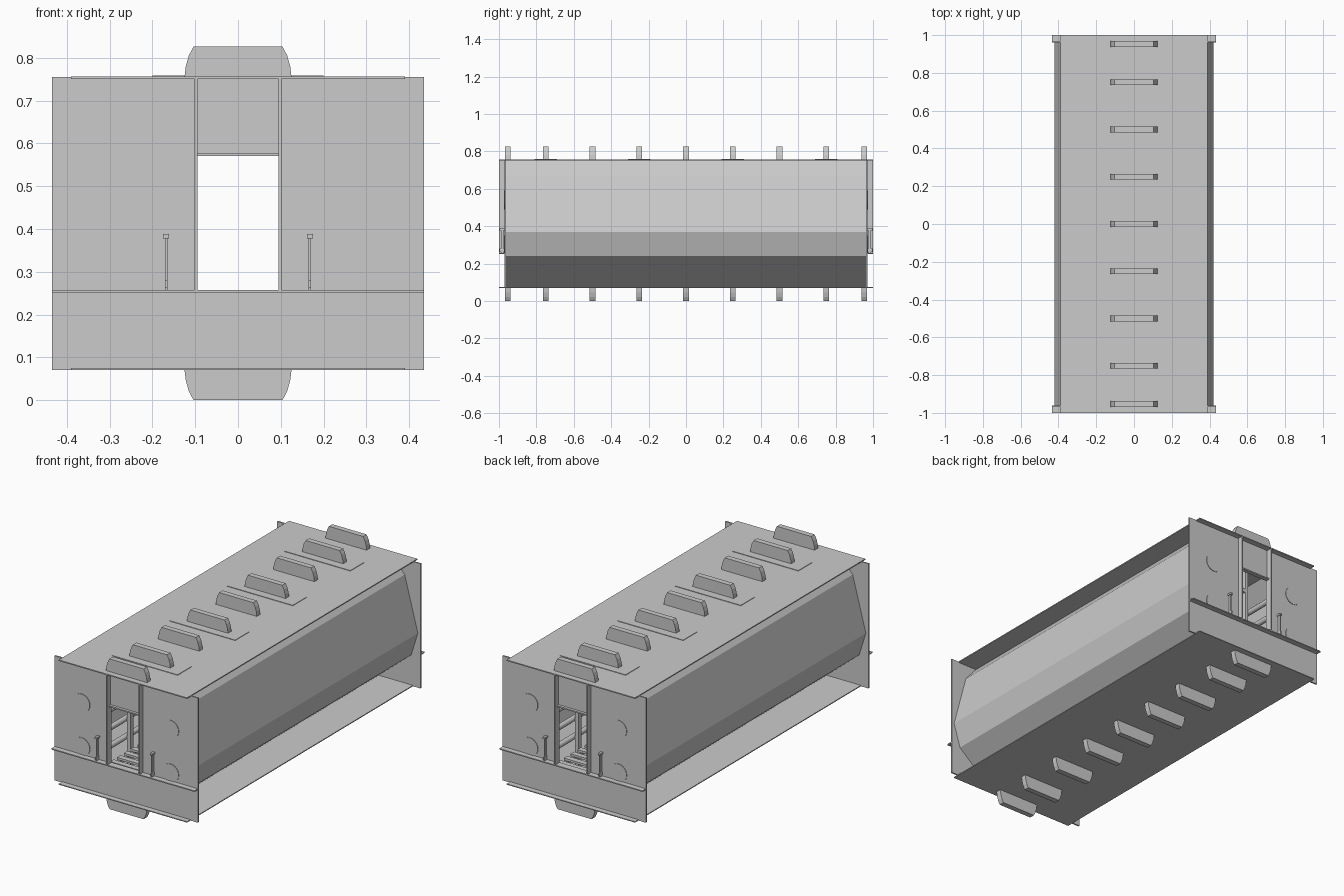
import bpy, bmesh, math
from mathutils import Matrix, Vector

if "Cube" in bpy.data.objects:
    bpy.data.objects.remove(bpy.data.objects["Cube"])

grey = bpy.data.materials.new("plain grey")
grey.diffuse_color = (0.6, 0.6, 0.6, 1)
grey.use_nodes = True
grey.node_tree.nodes["Principled BSDF"].inputs["Base Color"].default_value = grey.diffuse_color


def finish(name, bm):
    me = bpy.data.meshes.new(name)
    bm.normal_update()
    bm.to_mesh(me)
    bm.free()
    me.materials.append(grey)
    ob = bpy.data.objects.new(name, me)
    bpy.context.collection.objects.link(ob)
    return ob


def add_box(bm, x0, x1, y0, y1, z0, z1):
    c = Vector(((x0 + x1) / 2, (y0 + y1) / 2, (z0 + z1) / 2))
    s = Matrix.Diagonal((abs(x1 - x0), abs(y1 - y0), abs(z1 - z0), 1))
    bmesh.ops.create_cube(bm, size=1, matrix=Matrix.Translation(c) @ s)


def boxes(name, items):
    bm = bmesh.new()
    for b in items:
        add_box(bm, *b)
    return finish(name, bm)


def add_prism(bm, pts, y0, y1):
    """Closed XZ outline extruded along y."""
    f = bm.faces.new([bm.verts.new((x, y0, z)) for x, z in pts])
    r = bmesh.ops.extrude_face_region(bm, geom=[f])
    vs = [g for g in r["geom"] if isinstance(g, bmesh.types.BMVert)]
    bmesh.ops.translate(bm, vec=(0, y1 - y0, 0), verts=vs)
    bmesh.ops.recalc_face_normals(bm, faces=bm.faces)


def cylinder(bm, p, axis, r, depth, n):
    rot = Vector((0, 0, 1)).rotation_difference(Vector(axis)).to_matrix().to_4x4()
    bmesh.ops.create_cone(bm, cap_ends=True, segments=n, radius1=r, radius2=r,
                          depth=depth, matrix=Matrix.Translation(p) @ rot)


# Roof and floor plates
boxes("roof_plate", [(-.39, .39, -1, 1, .750, .756)])
boxes("floor_plate", [(-.39, .39, -1, 1, .070, .075)])

# Folded side walls
wall = [(.27, .752), (.34, .67), (.42, .37), (.38, .24), (.18, .073)]
for side, label in ((1, "right"), (-1, "left")):
    bm = bmesh.new()
    inner = [(x - .012, z) for x, z in reversed(wall)]
    add_prism(bm, [(side * x, z) for x, z in wall + inner], -.965, .965)
    finish(label + "_side_wall", bm)

# Ribs crossing over the roof and under the floor
rib_y = [-.953, -.75, -.5, -.25, 0, .25, .5, .75, .953]
half = [(.125, 0), (.122, .025), (.115, .05), (.104, .071)]
outline = half + [(-x, z) for x, z in reversed(half)]
top_ribs, bottom_ribs = bmesh.new(), bmesh.new()
for y in rib_y:
    add_prism(top_ribs, [(x, .755 + z) for x, z in outline], y - .015, y + .015)
    add_prism(bottom_ribs, [(x, .071 - z) for x, z in outline], y - .015, y + .015)
finish("roof_ribs", top_ribs)
finish("floor_ribs", bottom_ribs)

# Thin roof pads
boxes("roof_pads", [(-.2, .2, y - .06, y + .06, .755, .759)
                    for y in (-.75, -.25, .25, .75)])

# Both ends
for s, label in ((-1, "front"), (1, "back")):
    a, b, out = s * .962, s * .970, s * 1.0
    # End plate around the doorway
    boxes(label + "_end_plate", [
        (-.435, -.095, a, b, .07, .755), (.095, .435, a, b, .07, .755),
        (-.095, .095, a, b, .57, .755), (-.095, .095, a, b, .07, .257)])
    # Door posts, lintel and full-width ledge
    boxes(label + "_door_posts", [
        (-.102, -.095, b, out, .257, .752), (.095, .102, b, out, .257, .752)])
    boxes(label + "_lintel", [(-.095, .095, b, s * .985, .570, .577)])
    boxes(label + "_ledge", [(-.435, .435, b, out, .251, .257)])
    # Capped latch posts beside the doorway
    latch = []
    for x in (-.168, .168):
        latch += [(x - .003, x + .003, s * .975, s * .99, .257, .38),
                  (x - .007, x + .007, b, s * .996, .378, .388),
                  (x - .003, x + .003, b, s * .996, .262, .28)]
    boxes(label + "_latches", latch)
    # Flat round cover discs
    bm = bmesh.new()
    for x in (-.27, .27):
        for z in (.30, .54):
            cylinder(bm, (x, s * .971, z), (0, 1, 0), .05, .004, 24)
    finish(label + "_cover_discs", bm)

# Interior hoops at each rib
hoops = []
for y in rib_y[1:-1]:
    for x in (-.14, .12):
        hoops.append((x, x + .02, y - .012, y + .012, .075, .75))
    hoops.append((-.12, .12, y - .012, y + .012, .60, .62))
boxes("interior_hoops", hoops)

# Slatted walkway
slats = [(-.12, .12, -.94 + i * .06, -.91 + i * .06, .235, .247) for i in range(32)]
slats += [(x, x + .015, -.96, .96, .215, .235) for x in (-.115, .1)]
boxes("walkway_slats", slats)

# Interior pipes along both sides
bm = bmesh.new()
for x in (-.16, .16):
    for z in (.30, .40, .50):
        cylinder(bm, (x, 0, z), (0, 1, 0), .015, 1.92, 12)
pipes = finish("interior_pipes", bm)
bpy.context.view_layer.objects.active = pipes
pipes.select_set(True)
bpy.ops.object.shade_smooth_by_angle(angle=math.radians(35))
